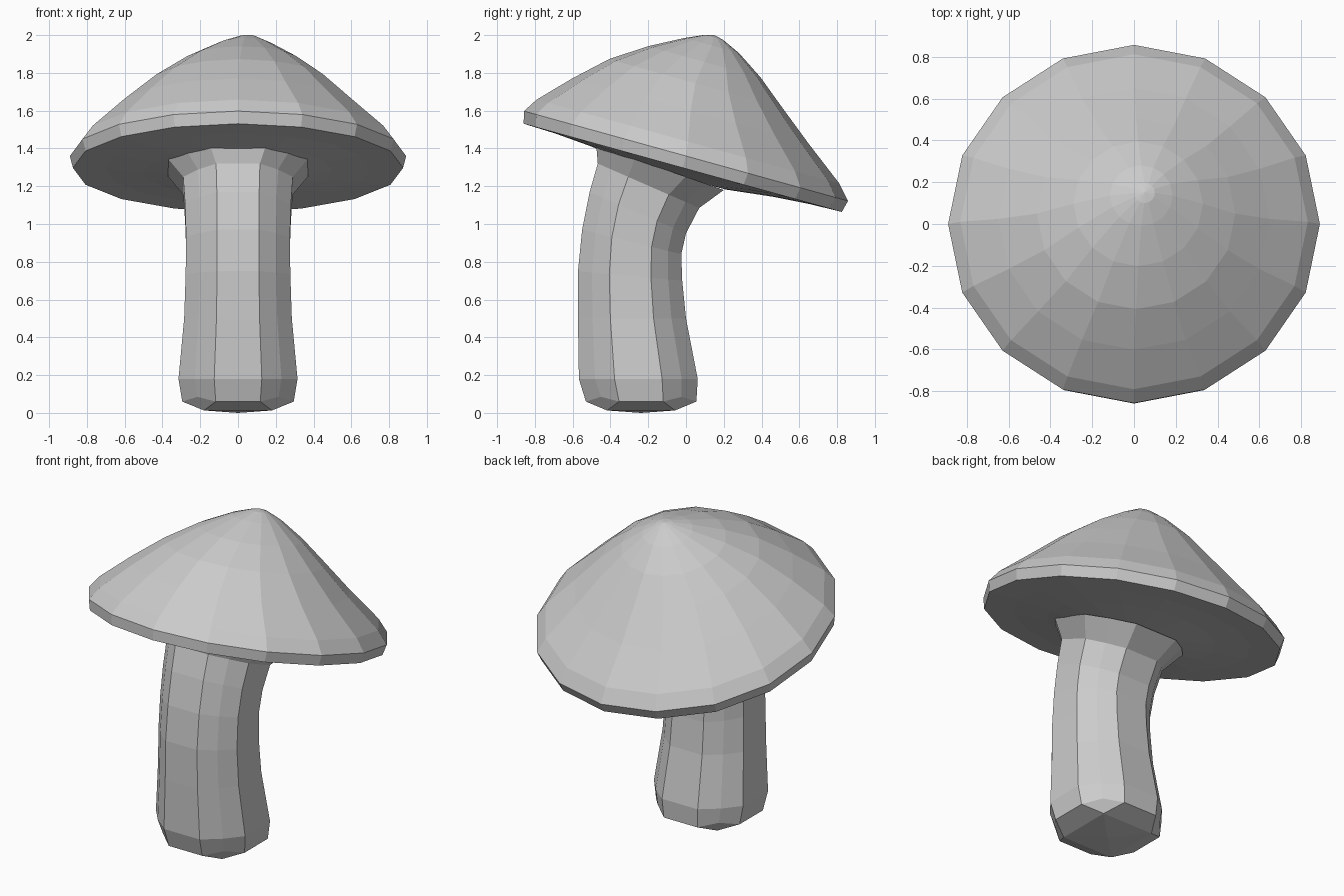
import bpy, bmesh, math
from mathutils import Matrix

cube = bpy.data.objects.get("Cube")
if cube:
    bpy.data.objects.remove(cube, do_unlink=True)

# One plain grey material
grey = bpy.data.materials.new("plain_grey")
grey.use_nodes = True
colour = (0.6, 0.6, 0.6, 1)
grey.diffuse_color = colour
grey.node_tree.nodes["Principled BSDF"].inputs["Base Color"].default_value = colour


def bridge(bm, a, b):
    """Join two rings with quads."""
    n = len(a)
    for i in range(n):
        j = (i + 1) % n
        bm.faces.new((a[i], a[j], b[j], b[i]))


def fan(bm, ring, tip):
    """Close a ring onto a single point."""
    for i in range(len(ring)):
        bm.faces.new((ring[i], ring[(i + 1) % len(ring)], tip))


def finish(bm, name):
    bmesh.ops.recalc_face_normals(bm, faces=bm.faces[:])
    mesh = bpy.data.meshes.new(name)
    bm.to_mesh(mesh)
    bm.free()
    mesh.materials.append(grey)
    obj = bpy.data.objects.new(name, mesh)
    bpy.context.collection.objects.link(obj)
    return obj


# Cap: lathed rings (height, radius, x shift, y shift), underside to tip
SIDES = 16
cap_rings = [
    (-0.115, 0.25, 0, 0), (-0.085, 0.50, 0, 0), (-0.07, 0.70, 0, 0),
    (-0.065, 0.874, 0, 0), (0, 0.89, 0, 0), (0.076, 0.832, 0, -0.01),
    (0.235, 0.65, 0, -0.04), (0.385, 0.475, 0.01, -0.055),
    (0.506, 0.31, 0.02, -0.04), (0.60, 0.15, 0.035, -0.025),
    (0.645, 0.05, 0.05, -0.025),
]
bm = bmesh.new()
rings = []
for h, r, cx, cy in cap_rings:
    angles = [math.tau * i / SIDES for i in range(SIDES)]
    rings.append([bm.verts.new((cx + r * math.cos(a), cy + r * math.sin(a), h))
                  for a in angles])
for a, b in zip(rings, rings[1:]):
    bridge(bm, a, b)
fan(bm, rings[0], bm.verts.new((0, 0, -0.115)))
fan(bm, rings[-1], bm.verts.new((0.05, -0.026, 0.657)))
tilt = Matrix.Translation((0, 0, 1.36)) @ Matrix.Rotation(math.radians(-15.5), 4, 'X')
bmesh.ops.transform(bm, matrix=tilt, verts=bm.verts[:])
finish(bm, "mushroom_cap")

# Stem: rounded-square section swept along a bent path
section = []
for k in range(4):
    turn = Matrix.Rotation(math.pi / 2 * k, 2)
    for p in ((1, -0.4), (1, 0.4), (0.73, 0.73)):
        section.append((p[0] * turn[0][0] + p[1] * turn[0][1],
                        p[0] * turn[1][0] + p[1] * turn[1][1]))

# Each row: front y, front z, back y, back z, half width
stem_rows = [
    (-0.53, 0.06, 0.055, 0.06, 0.295), (-0.567, 0.18, 0.062, 0.18, 0.315),
    (-0.572, 0.50, 0.0, 0.50, 0.285), (-0.572, 0.75, -0.02, 0.70, 0.277),
    (-0.55, 0.97, -0.025, 0.84, 0.275), (-0.51, 1.17, 0.0, 0.95, 0.28),
    (-0.467, 1.32, 0.07, 1.085, 0.29), (-0.475, 1.415, 0.2, 1.18, 0.37),
]
bm = bmesh.new()
rings = []
for fy, fz, by, bz, w in stem_rows:
    rings.append([bm.verts.new((w * u, (fy + by) / 2 + v * (by - fy) / 2,
                                (fz + bz) / 2 + v * (bz - fz) / 2))
                  for u, v in section])
for a, b in zip(rings, rings[1:]):
    bridge(bm, a, b)
bm.faces.new(rings[-1])

# Rounded foot: a three-by-three patch with lifted corners
foot = rings[0]
inner = [bm.verts.new((0.18 * sx, -0.238 + 0.18 * sy, 0.013))
         for sx, sy in ((1, 1), (-1, 1), (-1, -1), (1, -1))]
for k in range(4):
    i = 3 * k
    foot[i + 2].co.z += 0.025
    bm.faces.new((foot[i + 1], foot[i + 2], foot[(i + 3) % 12], inner[k]))
    bm.faces.new((inner[k - 1], foot[i], foot[i + 1], inner[k]))
fan(bm, inner, bm.verts.new((0, -0.238, 0)))
finish(bm, "mushroom_stem")
